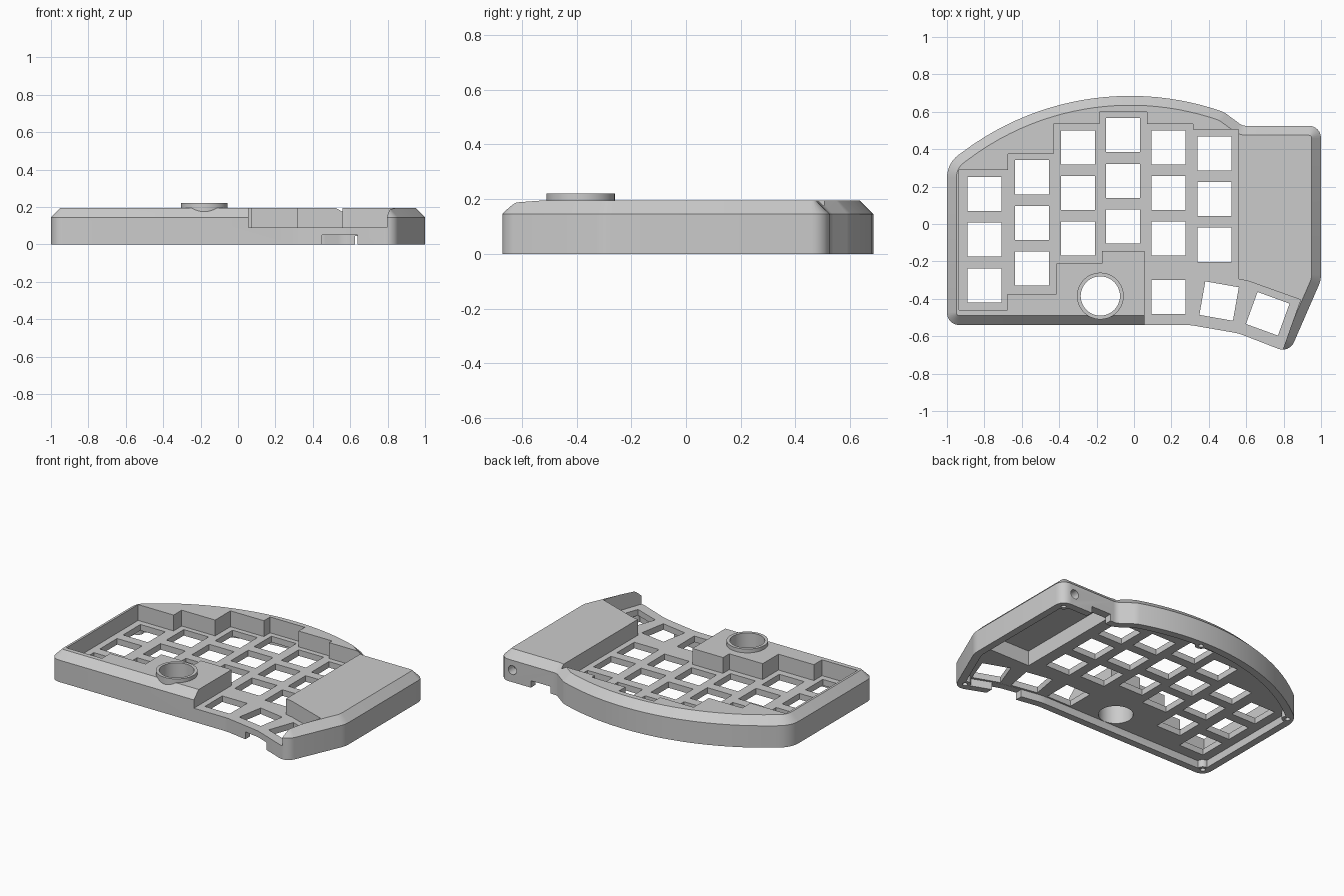
import bpy, bmesh, math
from mathutils import Vector, Matrix

if "Cube" in bpy.data.objects:
    bpy.data.objects.remove(bpy.data.objects["Cube"], do_unlink=True)

grey = bpy.data.materials.new("case_grey")
grey.use_nodes = True
grey.diffuse_color = (0.6, 0.6, 0.6, 1)
grey.node_tree.nodes["Principled BSDF"].inputs["Base Color"].default_value = (0.6, 0.6, 0.6, 1)


def rounded(corners, steps=6):
    """Round each (x, y, radius) corner with a tangent arc."""
    pts = []
    for i, (x, y, r) in enumerate(corners):
        p = Vector((x, y))
        if r == 0:
            pts.append(p)
            continue
        a = (Vector(corners[i - 1][:2]) - p).normalized()
        b = (Vector(corners[(i + 1) % len(corners)][:2]) - p).normalized()
        half = a.angle(b) / 2
        sweep = math.pi - 2 * half
        centre = p + (a + b).normalized() * r / math.sin(half)
        start = p + a * r / math.tan(half) - centre
        end = p + b * r / math.tan(half) - centre
        for k in range(steps + 1):
            t = k / steps
            pts.append(centre + (math.sin((1 - t) * sweep) * start + math.sin(t * sweep) * end) / math.sin(sweep))
    return pts


def offset(pts, d):
    """Move a counter-clockwise outline inward by d."""
    out = []
    for i, p in enumerate(pts):
        e1 = (p - pts[i - 1]).normalized()
        e2 = (pts[(i + 1) % len(pts)] - p).normalized()
        n1, n2 = Vector((-e1.y, e1.x)), Vector((-e2.y, e2.x))
        out.append(p + (n1 + n2) * d / (1 + n1.dot(n2)))
    return out


def add_loft(bm, layers):
    """Close a solid through (outline, z) layers."""
    rings = [[bm.verts.new((p[0], p[1], z)) for p in pts] for pts, z in layers]
    n = len(rings[0])
    for lo, hi in zip(rings, rings[1:]):
        for i in range(n):
            j = (i + 1) % n
            bm.faces.new((lo[i], lo[j], hi[j], hi[i]))
    bm.faces.new(rings[0][::-1])
    bm.faces.new(rings[-1])


def finish(name, bm):
    mesh = bpy.data.meshes.new(name)
    bm.to_mesh(mesh)
    bm.free()
    mesh.materials.append(grey)
    ob = bpy.data.objects.new(name, mesh)
    bpy.context.collection.objects.link(ob)
    return ob


def solid(name, *lofts):
    bm = bmesh.new()
    for layers in lofts:
        add_loft(bm, layers)
    return finish(name, bm)


def prism(pts, z0, z1):
    return [(pts, z0), (pts, z1)]


def circle(x, y, r, n=32):
    return [(x + r * math.cos(k * math.tau / n), y + r * math.sin(k * math.tau / n)) for k in range(n)]


def box(x0, x1, y0, y1):
    return [(x0, y0), (x1, y0), (x1, y1), (x0, y1)]


def combine(ob, other, operation):
    """Apply a boolean, changing solver if the case would not survive."""
    mod = ob.modifiers.new(operation, 'BOOLEAN')
    mod.operation, mod.object = operation, other
    for solver in ('EXACT', 'MANIFOLD', 'FLOAT'):
        mod.solver = solver
        bpy.context.view_layer.update()
        if ob.dimensions.x > 1.95 and ob.dimensions.z > 0.19:
            break
    bpy.context.view_layer.objects.active = ob
    bpy.ops.object.modifier_apply(modifier=mod.name)
    bpy.data.objects.remove(other, do_unlink=True)


# Case outline: straight front, slanted thumb side, bowed back
bow = []
for k in range(25):
    x = 0.48 - k * 1.40 / 24
    bow.append((x, math.sqrt(1.49 ** 2 - (x + 0.02) ** 2) - 0.805, 0.12 if k == 0 else 0))
outline = rounded([(-1, -0.54, 0.065), (0.3, -0.54, 0.3), (0.56, -0.585, 0.3), (0.83, -0.69, 0.065),
                   (1, -0.3, 0.15), (1, 0.525, 0.065), (0.58, 0.525, 0.06)] + bow + [(-1, 0.325, 0.15)])

# Outer shell with chamfered top edge
case = solid("keyboard_case", [(outline, 0), (outline, 0.145), (offset(outline, 0.05), 0.195)])

# Raised ring around the ball socket
combine(case, solid("socket_ring", prism(circle(-0.18, -0.385, 0.125, 48), 0.07, 0.22)), 'UNION')

# Stepped key well, open at the front
well = [(-0.935, -0.46), (-0.675, -0.46), (-0.675, -0.375), (-0.415, -0.375), (-0.415, -0.21),
        (-0.17, -0.21), (-0.17, -0.145), (0.055, -0.145), (0.055, -0.8), (0.75, -0.8),
        (0.89, -0.405), (0.61, -0.305), (0.56, -0.295), (0.56, 0.505), (0.315, 0.505),
        (0.315, 0.535), (0.07, 0.535), (0.07, 0.6), (-0.185, 0.6), (-0.185, 0.535),
        (-0.43, 0.535), (-0.43, 0.375), (-0.675, 0.375), (-0.675, 0.29), (-0.935, 0.29)]
combine(case, solid("well_cutter", prism(well, 0.09, 0.4)), 'DIFFERENCE')

# Hollow underside and deeper electronics pocket
combine(case, solid("cavity_cutter", prism(offset(outline, 0.048), -0.1, 0.05)), 'DIFFERENCE')
combine(case, solid("pocket_cutter", prism(box(0.6, 0.94, -0.27, 0.465), 0.02, 0.15)), 'DIFFERENCE')

# Screw bosses inside the rim
screws = [(-0.95, -0.49), (-0.948, 0.305), (0.015, 0.642), (0.95, 0.475), (0.803, -0.622)]
combine(case, solid("screw_bosses", *[prism(circle(x, y, 0.036, 20), 0.001, 0.06) for x, y in screws]), 'UNION')
combine(case, solid("screw_cutter", *[prism(circle(x, y, 0.016, 16), -0.1, 0.045) for x, y in screws]),
        'DIFFERENCE')

# Switch holes: columns of three, plus three thumb keys
keys = [(x, top - row * 0.244, 0)
        for x, top in [(-0.8, 0.16), (-0.545, 0.25), (-0.3, 0.41), (-0.06, 0.475), (0.185, 0.41), (0.43, 0.377)]
        for row in range(3)]
keys += [(0.185, -0.39, 0), (0.455, -0.412, -10), (0.715, -0.48, -20)]
holes = []
for x, y, deg in keys:
    turn = Matrix.Rotation(math.radians(deg), 2)
    square = [Vector((x, y)) + turn @ Vector(p) for p in box(-0.091, 0.091, -0.091, 0.091)]
    holes.append(prism(square, 0.02, 0.13))
combine(case, solid("switch_cutter", *holes), 'DIFFERENCE')

# Ball socket bore
combine(case, solid("bore_cutter", prism(circle(-0.18, -0.385, 0.105, 48), -0.1, 0.4)), 'DIFFERENCE')

# Cable notches in the front and back rims
combine(case, solid("notch_cutter", prism(box(0.45, 0.64, -0.8, -0.5), -0.1, 0.049),
                    prism(box(0.625, 0.77, 0.44, 0.7), -0.1, 0.046)), 'DIFFERENCE')

# Round socket through the back wall
bm = bmesh.new()
place = Matrix.Translation((0.905, 0.51, 0.08)) @ Matrix.Rotation(math.pi / 2, 4, 'X')
bmesh.ops.create_cone(bm, cap_ends=True, segments=24, radius1=0.03, radius2=0.03, depth=0.16, matrix=place)
combine(case, finish("jack_cutter", bm), 'DIFFERENCE')

# Smooth the curves, keep the edges crisp
bpy.ops.object.select_all(action='DESELECT')
case.select_set(True)
bpy.context.view_layer.objects.active = case
bpy.ops.object.shade_smooth_by_angle(angle=math.radians(25))
